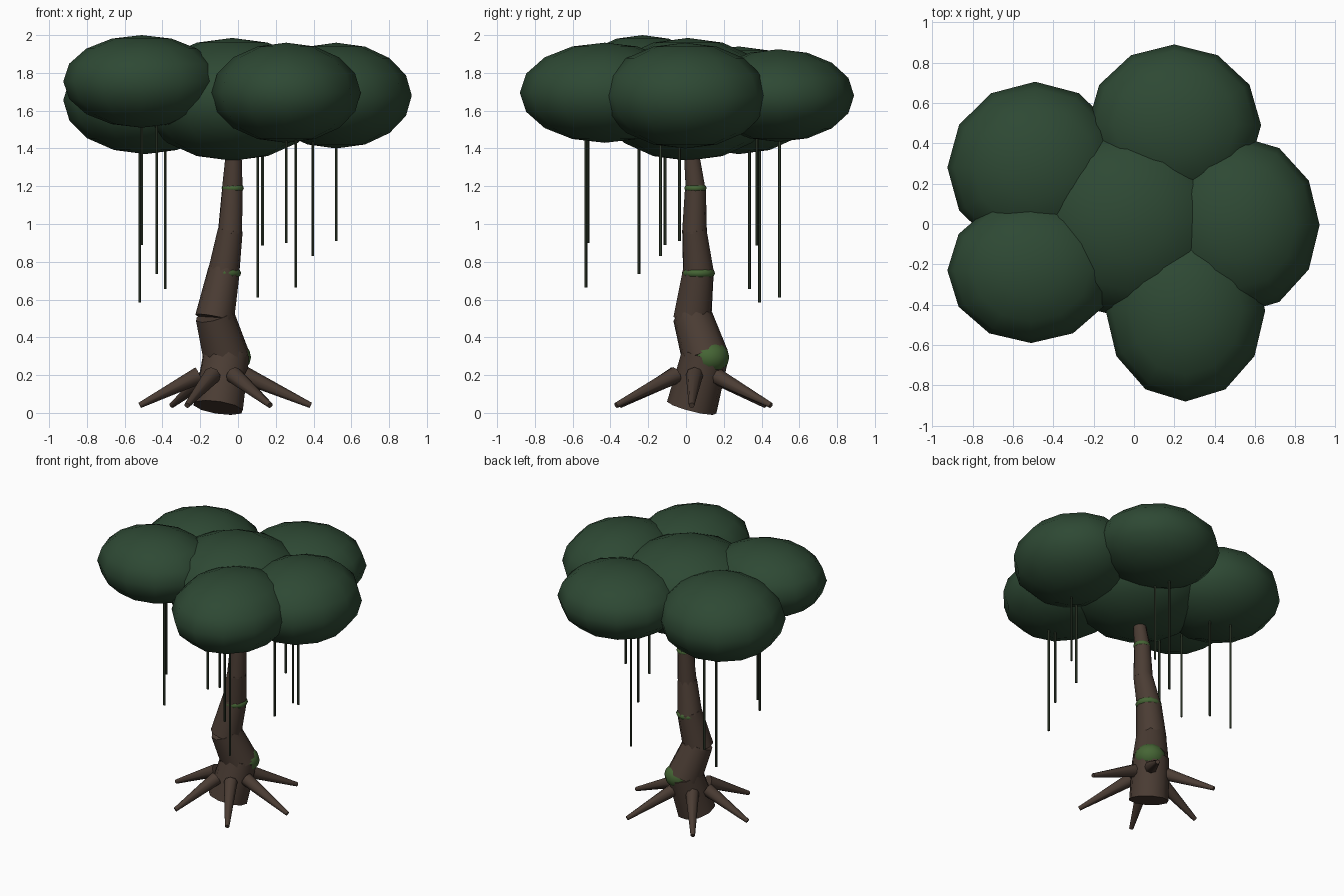
import bpy
import math
from mathutils import Vector

if "Cube" in bpy.data.objects:
    bpy.data.objects.remove(bpy.data.objects["Cube"])


def material(name, rgb):
    m = bpy.data.materials.new(name)
    m.diffuse_color = (*rgb, 1)
    m.use_nodes = True
    m.node_tree.nodes["Principled BSDF"].inputs["Base Color"].default_value = m.diffuse_color
    return m


LEAF = material("leaf_green", (0.027, 0.066, 0.034))
BARK = material("bark_brown", (0.07, 0.046, 0.034))
MOSS = material("moss_green", (0.06, 0.13, 0.035))
VINE = material("vine_green", (0.03, 0.045, 0.025))


def finish(name, mat):
    ob = bpy.context.object
    ob.name = name
    ob.data.materials.append(mat)
    bpy.ops.object.shade_smooth_by_angle(angle=math.radians(50))
    return ob


def blob(name, loc, size, mat):
    bpy.ops.mesh.primitive_uv_sphere_add(segments=12, ring_count=8, radius=1, location=loc)
    bpy.context.object.scale = size
    bpy.ops.object.transform_apply(location=False, rotation=False, scale=True)
    return finish(name, mat)


def limb(name, a, b, r1, r2, mat, sides=10):
    """Tapered cylinder from point a to point b."""
    a, b = Vector(a), Vector(b)
    d = b - a
    bpy.ops.mesh.primitive_cone_add(vertices=sides, radius1=r1, radius2=r2,
                                    depth=d.length, location=(a + b) / 2)
    bpy.context.object.rotation_euler = d.to_track_quat('Z', 'Y').to_euler()
    return finish(name, mat)


# Leaning trunk made of stacked tapered segments
path = [((-0.105, 0.03, 0.028), 0.135), ((-0.063, 0.10, 0.30), 0.125),
        ((-0.122, 0.035, 0.51), 0.104), ((-0.075, 0.065, 0.75), 0.084),
        ((-0.042, 0.045, 0.96), 0.066), ((-0.03, 0.05, 1.19), 0.055),
        ((-0.02, 0.02, 1.45), 0.036)]
for i, ((a, ra), (b, rb)) in enumerate(zip(path, path[1:])):
    a, b = Vector(a), Vector(b)
    d = (b - a).normalized()
    limb(f"trunk_segment_{i + 1}", a - d * (0.01 if i else 0), b + d * 0.01, ra, rb, BARK)

# Moss patch and moss bands
blob("moss_patch", (-0.038, 0.122, 0.295), (0.107, 0.107, 0.09), MOSS)
blob("moss_band_lower", (-0.071, 0.066, 0.74), (0.088, 0.088, 0.04), MOSS)
blob("moss_band_upper", (-0.028, 0.05, 1.19), (0.059, 0.059, 0.03), MOSS)

# Spreading roots
hub = Vector((-0.085, 0.05, 0.2))
tips = [(0.385, 0.03), (0.17, 0.45), (-0.35, 0.42), (-0.52, 0.02), (-0.27, -0.35), (0.17, -0.37)]
for i, (x, y) in enumerate(tips):
    tip = Vector((x, y, 0.04))
    out = Vector((x - hub.x, y - hub.y, 0)).normalized()
    limb(f"root_{i + 1}", hub + out * 0.12, tip, 0.046, 0.015, BARK, 8)

# Leaf canopy
canopy = [((-0.03, 0.01, 1.66), (0.49, 0.48, 0.325)),
          ((0.52, -0.005, 1.68), (0.40, 0.44, 0.28)),
          ((0.20, 0.49, 1.68), (0.43, 0.40, 0.245)),
          ((-0.49, 0.28, 1.655), (0.435, 0.425, 0.285)),
          ((-0.51, -0.23, 1.755), (0.415, 0.36, 0.245)),
          ((0.255, -0.43, 1.695), (0.395, 0.45, 0.265))]
for i, (loc, size) in enumerate(canopy):
    blob(f"leaf_cluster_{i + 1}", loc, size, LEAF)

# Hanging vines: x, y, lower end
vines = [(-0.52, 0.39, 0.585), (-0.51, -0.11, 0.89), (-0.43, -0.25, 0.735),
         (-0.385, 0.335, 0.655), (0.105, 0.495, 0.61), (0.13, 0.375, 0.885),
         (0.255, -0.52, 0.90), (0.305, -0.53, 0.665), (0.395, -0.135, 0.83),
         (0.52, -0.035, 0.91)]
for i, (x, y, z) in enumerate(vines):
    limb(f"vine_{i + 1}", (x, y, z), (x, y, 1.6), 0.008, 0.008, VINE, 6)
